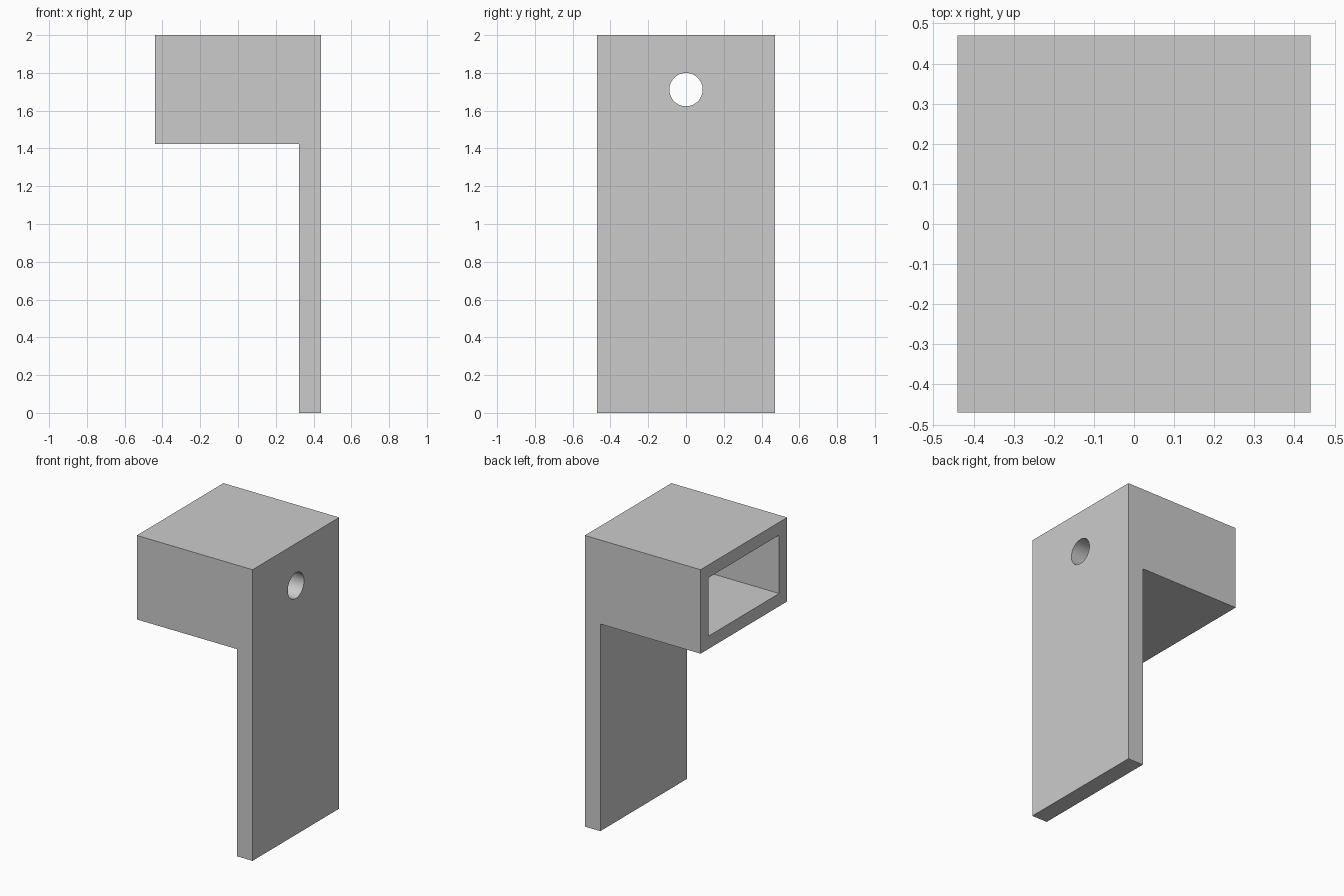
import bpy, bmesh, math
from mathutils import Matrix, Vector

cube = bpy.data.objects.get("Cube")
if cube:
    bpy.data.objects.remove(cube, do_unlink=True)

HALF_X, HALF_Y, TOP = 0.44, 0.47, 2.0
BOX_BOTTOM = 1.423      # underside of the hollow box
PLATE_X = 0.322         # inner face of the mounting plate
WALL = 0.088
HOLE_RADIUS = 0.088

grey = bpy.data.materials.new("light grey")
grey.use_nodes = True
colour = (0.6, 0.6, 0.6, 1)
grey.diffuse_color = colour
grey.node_tree.nodes["Principled BSDF"].inputs["Base Color"].default_value = colour


def finish(name, bm):
    bmesh.ops.recalc_face_normals(bm, faces=bm.faces)
    mesh = bpy.data.meshes.new(name)
    bm.to_mesh(mesh)
    bm.free()
    mesh.materials.append(grey)
    obj = bpy.data.objects.new(name, mesh)
    bpy.context.collection.objects.link(obj)
    return obj


def cut(target, cutter):
    mod = target.modifiers.new(cutter.name, 'BOOLEAN')
    mod.operation = 'DIFFERENCE'
    mod.solver = 'EXACT'
    mod.object = cutter
    cutter.hide_render = True
    cutter.hide_set(True)
    cutter.display_type = 'WIRE'


# Bracket: an inverted L profile extruded along y
bm = bmesh.new()
profile = [(-HALF_X, TOP), (HALF_X, TOP), (HALF_X, 0), (PLATE_X, 0),
           (PLATE_X, BOX_BOTTOM), (-HALF_X, BOX_BOTTOM)]
face = bm.faces.new([bm.verts.new((x, -HALF_Y, z)) for x, z in profile])
swept = bmesh.ops.extrude_face_region(bm, geom=[face])["geom"]
bmesh.ops.translate(bm, vec=(0, 2 * HALF_Y, 0),
                    verts=[v for v in swept if isinstance(v, bmesh.types.BMVert)])
bracket = finish("bracket", bm)

# Pocket: hollows the box, open on the side away from the plate
bm = bmesh.new()
low = Vector((-HALF_X - 0.1, -HALF_Y + WALL, BOX_BOTTOM + WALL))
high = Vector((PLATE_X, HALF_Y - WALL, TOP - WALL))
size = high - low
bmesh.ops.create_cube(bm, size=1, matrix=Matrix.Translation((low + high) / 2)
                      @ Matrix.Diagonal((*size, 1)))
cut(bracket, finish("pocket_cutter", bm))

# Round hole through the plate into the pocket
bm = bmesh.new()
bmesh.ops.create_cone(bm, cap_ends=True, segments=64, radius1=HOLE_RADIUS,
                      radius2=HOLE_RADIUS, depth=0.4,
                      matrix=Matrix.Translation((0.4, 0, (TOP + BOX_BOTTOM) / 2))
                      @ Matrix.Rotation(math.pi / 2, 4, 'Y'))
cut(bracket, finish("hole_cutter", bm))

# Bake the cuts, drop the cutters, and smooth only the hole wall
bpy.ops.object.select_all(action='DESELECT')
bracket.select_set(True)
bpy.context.view_layer.objects.active = bracket
for mod in list(bracket.modifiers):
    cutter = mod.object
    bpy.ops.object.modifier_apply(modifier=mod.name)
    bpy.data.objects.remove(cutter, do_unlink=True)
bpy.ops.object.shade_smooth_by_angle(angle=math.radians(30))
